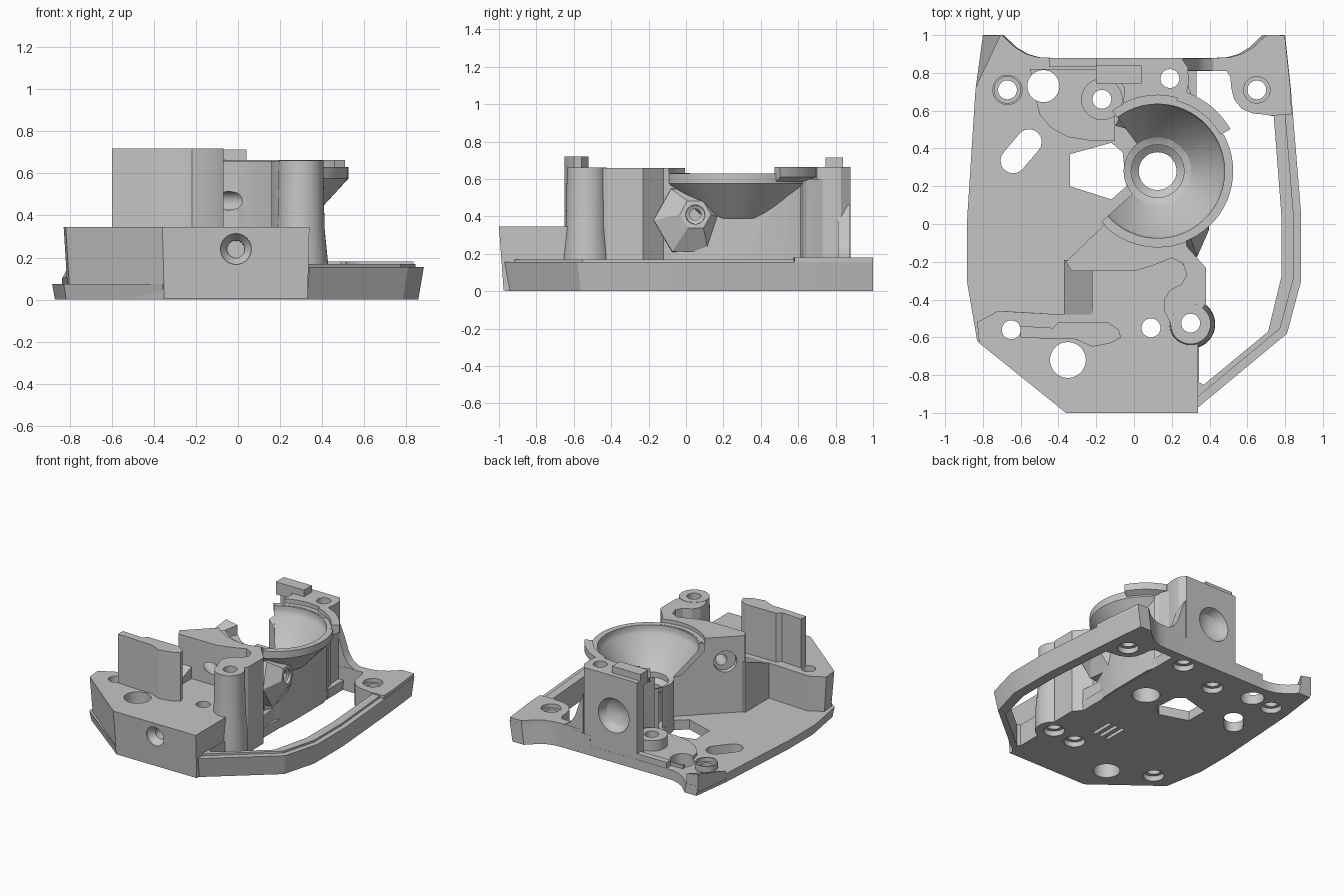
import bpy, bmesh, math
from mathutils import Vector

default = bpy.data.objects.get("Cube")
if default:
    bpy.data.objects.remove(default, do_unlink=True)

grey = bpy.data.materials.new("plain grey")
grey.use_nodes = True
COLOUR = (0.56, 0.56, 0.56, 1)
grey.diffuse_color = COLOUR
for node in grey.node_tree.nodes:
    if node.type == 'BSDF_PRINCIPLED':
        node.inputs["Base Color"].default_value = COLOUR

parts, helpers = [], []


def finish(name, bm, cutter=False):
    bmesh.ops.recalc_face_normals(bm, faces=bm.faces[:])
    mesh = bpy.data.meshes.new(name)
    bm.to_mesh(mesh)
    bm.free()
    mesh.materials.append(grey)
    obj = bpy.data.objects.new(name, mesh)
    bpy.context.scene.collection.objects.link(obj)
    obj.hide_render = cutter
    (helpers if cutter else parts).append(obj)
    return obj


def loft(name, rings, cutter=False):
    """Solid skinned through rings of equal length, capped at both ends."""
    bm = bmesh.new()
    loops = [[bm.verts.new(p) for p in ring] for ring in rings]
    count = len(loops[0])
    for low, high in zip(loops, loops[1:]):
        for i in range(count):
            j = (i + 1) % count
            bm.faces.new((low[i], low[j], high[j], high[i]))
    bm.faces.new(loops[0][::-1])
    bm.faces.new(loops[-1])
    return finish(name, bm, cutter)


def prism(name, pts, z0, z1, foot=1.0, cutter=False):
    """Upright prism; foot draws the sides and front in at the bottom."""
    return loft(name, [[(x * foot, y * (foot if y < -.55 else 1), z0) for x, y in pts],
                       [(x, y, z1) for x, y in pts]], cutter)


def box(name, x0, x1, y0, y1, z0, z1, cutter=False):
    return prism(name, [(x0, y0), (x1, y0), (x1, y1), (x0, y1)], z0, z1, 1, cutter)


def lathe(name, profile, centre, cutter=False, sides=48):
    """Upright solid of revolution."""
    cx, cy = centre
    turn = [math.tau * i / sides for i in range(sides)]
    return loft(name, [[(cx + r * math.cos(a), cy + r * math.sin(a), z) for a in turn]
                       for r, z in profile], cutter)


def sector(name, profile, centre, start, end, steps=44):
    """Closed profile swept through part of a turn."""
    cx, cy = centre
    rings = []
    for i in range(steps + 1):
        a = math.radians(start + (end - start) * i / steps)
        rings.append([(cx + r * math.cos(a), cy + r * math.sin(a), z) for r, z in profile])
    return loft(name, rings)


def rod(name, stations, cutter=False, sides=32):
    """Round or faceted bar through (point, radius) stations."""
    axis = Vector(stations[-1][0]) - Vector(stations[0][0])
    turn = axis.to_track_quat('Z', 'Y')
    rings = []
    for point, r in stations:
        rings.append([Vector(point) + turn @ Vector((r * math.cos(a), r * math.sin(a), 0))
                      for a in (math.tau * i / sides for i in range(sides))])
    return loft(name, rings, cutter)


CUP = (.125, .28)
curve_in = [(.45, .88), (.51, .883), (.57, .9), (.63, .935), (.7, 1)]

# Thin floor on the left, with a curved rear arm
floor_plate = prism("floor_plate", [
    (.33, .88)] + [(-x, y) for x, y in curve_in] + [
    (-.8, 1), (-.84, .7), (-.885, 0), (-.885, -.3), (-.83, -.62), (-.36, -.98),
    (.33, -.98)], 0, .075, .985)

# Right frame, its raised inner lip and thicker rear corner, around the opening
frame_outline = [(.2, .88)] + curve_in + [
    (.8, 1), (.83, .72), (.885, .05), (.885, -.3), (.81, -.58), (.34, -.97), (.2, -.97)]
side_frame = prism("side_frame", frame_outline, 0, .155, .97)
frame_lip = prism("frame_lip", [(x * .955, y * .955) for x, y in frame_outline], .1, .17)
frame_corner = prism("frame_corner", [(.28, .879)] + curve_in + [
    (.798, .999), (.828, .72), (.835, .58), (.5, .56)], .15, .18)
opening = prism("opening", [
    (.345, -.84), (.37, -.85), (.71, -.57), (.78, -.28), (.78, .05), (.74, .57),
    (.69, .58), (.63, .585), (.57, .61), (.53, .66), (.515, .72), (.51, .78), (.49, .81),
    (.28, .81), (.3, .6), (.3, .1), (.33, -.2), (.345, -.4)], -.2, 1, 1, True)

# Rear left details: curb, corner wedge, shelf and bosses
rear_curb = box("rear_curb", -.45, .3, .83, .878, .02, .12)
corner_wedge = loft("corner_wedge", [
    [(-.838, .72, .03), (-.8, .999, .03), (-.705, .999, .03)],
    [(-.838, .72, .1), (-.8, .999, .17), (-.705, .999, .15)]])
low_shelf = prism("low_shelf", [
    (-.1, .82), (-.55, .82), (-.52, .66), (-.5, .58), (-.44, .51), (-.35, .46),
    (-.22, .44), (-.1, .44)], .03, .1)
left_boss = lathe("left_boss", [(.08, .03), (.08, .12)], (-.67, .71))
inner_boss = lathe("inner_boss", [(.11, .03), (.11, .18)], (-.17, .66))

# Front block with its recessed shelf
front_block = prism("front_block", [
    (-.83, -.52), (-.82, -.63), (-.36, -1), (.34, -1), (.34, -.3), (.2, -.15),
    (-.22, -.2), (-.22, -.48), (-.37, -.48), (-.72, -.46)], .005, .345, .975)

# Wavy upright on the front block
front_tower = prism("front_tower", [
    (-.6, -.6), (-.4, -.61), (-.31, -.61), (-.22, -.65), (-.12, -.63), (-.07, -.6),
    (-.08, -.56), (-.14, -.52), (-.4, -.52), (-.43, -.55), (-.6, -.54)], .3, .72)

# Tall middle ridge, its sloping buttress and column
ridge = prism("ridge", [
    (-.36, -.2), (0, .15), (.25, .15), (.28, -.12), (.38, -.23), (.38, -.42),
    (.3, -.54), (.2, -.54), (.16, -.46), (.16, -.4), (.19, -.35), (.25, -.32),
    (.28, -.27), (.26, -.21), (.2, -.18), (.1, -.22), (0, -.25), (-.33, -.25)], 0, .66)
buttress = loft("buttress", [
    [(x, -.19, .02), (x, -.48, .02), (x, -.48, .345), (x, -.19, .46)] for x in (-.37, -.22)])
front_column = lathe("front_column", [(.13, 0), (.128, .18), (.112, .34), (.106, .662)],
                     (.3, -.53))

# Rear tower with its tab and side flare, and the wall below the cup
rear_tower = prism("rear_tower", [
    (-.2, .879), (.25, .879), (.285, .83), (.29, .75), (.28, .7), (.33, .62),
    (.2, .45), (-.02, .5), (-.1, .52), (-.06, .6), (-.05, .72), (-.1, .79),
    (-.2, .8)], .001, .664)
tower_flare = loft("tower_flare", [
    [(x, .812, .1), (x, .877, .1), (x, .877, z), (x, .812, z)]
    for x, z in [(.26, .46), (.3, .36), (.33, .27), (.37, .21), (.43, .175)]])
tower_tab = box("tower_tab", -.2, .04, .745, .84, .62, .715)
under_wall = prism("under_wall", [
    (.1, -.1), (.28, -.08), (.33, .05), (.34, .2), (.34, .55), (.3, .7), (.25, .8),
    (0, .8), (-.05, .52), (.1, .4)], .002, .6)

# Open cup, its collar and raised lip
cup = sector("cup", [
    (.178, .385), (.345, .57), (.355, .6), (.355, .63), (.4, .63), (.4, .575),
    (.23, .39)], CUP, 222, 487)
collar = lathe("collar", [(.18, .003), (.18, .4)], CUP)
cup_lip = sector("cup_lip", [(.385, .58), (.385, .664), (.445, .664), (.445, .61)],
                 CUP, 30, 75, 12)
funnel = lathe("funnel", [
    (.1, -.1), (.1, .3), (.14, .33), (.14, .37), (.19, .388), (.354, .568), (.366, .6),
    (.366, .632), (.402, .632), (.402, .9)], CUP, True)

# Faceted screw boss under the cup
faceted_boss = rod("faceted_boss", [((.15, .02, .38), .2), ((.31, .02, .38), .195),
                                    ((.385, .05, .41), .085)], sides=6)

# Upright holes: place, radius, countersink height or none
cuts = [funnel]
for x, y, r, sink in [(-.67, .71, .05, .09), (-.48, .73, .085, 0), (-.17, .66, .05, 0),
                      (.65, .71, .05, .15), (.19, .77, .05, 0), (-.65, -.56, .05, 0),
                      (-.35, -.72, .095, 0), (.09, -.55, .05, 0), (.3, -.525, .05, 0)]:
    mouth = max(r, .075)
    profile = [(mouth, -.1), (mouth, .04), (r, .041)]
    profile += [(r, sink), (r * 1.4, sink), (r * 1.4, .9)] if sink else [(r, .9)]
    cuts.append(lathe("hole", profile, (x, y), True, 32))

# Six-sided window and slanted slot, through the floor only
window = prism("window", [(-.34, .37), (-.12, .43), (-.06, .38), (-.04, .2),
                          (-.12, .13), (-.34, .2)], -.1, .3, 1, True)
slot_outline = []
for (x, y), start in (((-.64, .335), 135), ((-.555, .435), -45)):
    for i in range(9):
        a = math.radians(start + i * 22.5)
        slot_outline.append((x + .067 * math.cos(a), y + .067 * math.sin(a)))
slot = prism("slot", slot_outline, -.1, .3, 1, True)

# Underside vents
for x in (-.06, 0, .06):
    cuts.append(box("vent", x - .013, x + .013, -.38, -.19, -.1, .06, True))

# Sideways holes: front screw, rear bore, ridge screw and boss bore
cuts.append(rod("front_hole", [((-.01, -1.1, .24), .08), ((-.01, -.97, .24), .072),
                               ((-.01, -.93, .24), .042), ((-.01, -.6, .24), .04)], True))
cuts.append(rod("rear_bore", [((0, .95, .36), .135), ((0, .87, .36), .13),
                              ((0, .82, .36), .1), ((0, .79, .36), .04)], True))
cuts.append(rod("ridge_sink", [((-.36, -.01, .47), .085), ((-.235, -.13, .47), .08)], True))
cuts.append(rod("ridge_hole", [((-.3, -.05, .47), .04), ((.02, -.3, .47), .045)], True))
cuts.append(rod("boss_bore", [((.45, .05, .41), .055), ((.365, .05, .41), .05),
                              ((.355, .05, .41), .03), ((.27, .05, .41), .03)], True))


def bounds(obj):
    pts = [v.co for v in obj.data.vertices]
    return [(min(p[k] for p in pts), max(p[k] for p in pts)) for k in range(3)]


# Cut each part with whatever reaches it
special = {floor_plate: [window, slot], side_frame: [opening],
           frame_lip: [opening], frame_corner: [opening]}
uncut = (cup, cup_lip)
for part in parts:
    if part in uncut:
        continue
    for cutter in cuts + special.get(part, []):
        if all(a[0] < b[1] and b[0] < a[1] for a, b in zip(bounds(part), bounds(cutter))):
            mod = part.modifiers.new(cutter.name, 'BOOLEAN')
            mod.operation = 'DIFFERENCE'
            mod.solver = 'EXACT'
            mod.object = cutter

bpy.context.view_layer.update()
graph = bpy.context.evaluated_depsgraph_get()
baked = [(p, bpy.data.meshes.new_from_object(p.evaluated_get(graph))) for p in parts]
for part, mesh in baked:
    part.modifiers.clear()
    part.data = mesh
for cutter in helpers:
    bpy.data.objects.remove(cutter, do_unlink=True)

# Smooth the round walls, keep the edges crisp
bpy.ops.object.select_all(action='DESELECT')
for part in parts:
    part.select_set(True)
bpy.context.view_layer.objects.active = parts[0]
bpy.ops.object.shade_smooth_by_angle(angle=math.radians(28))
